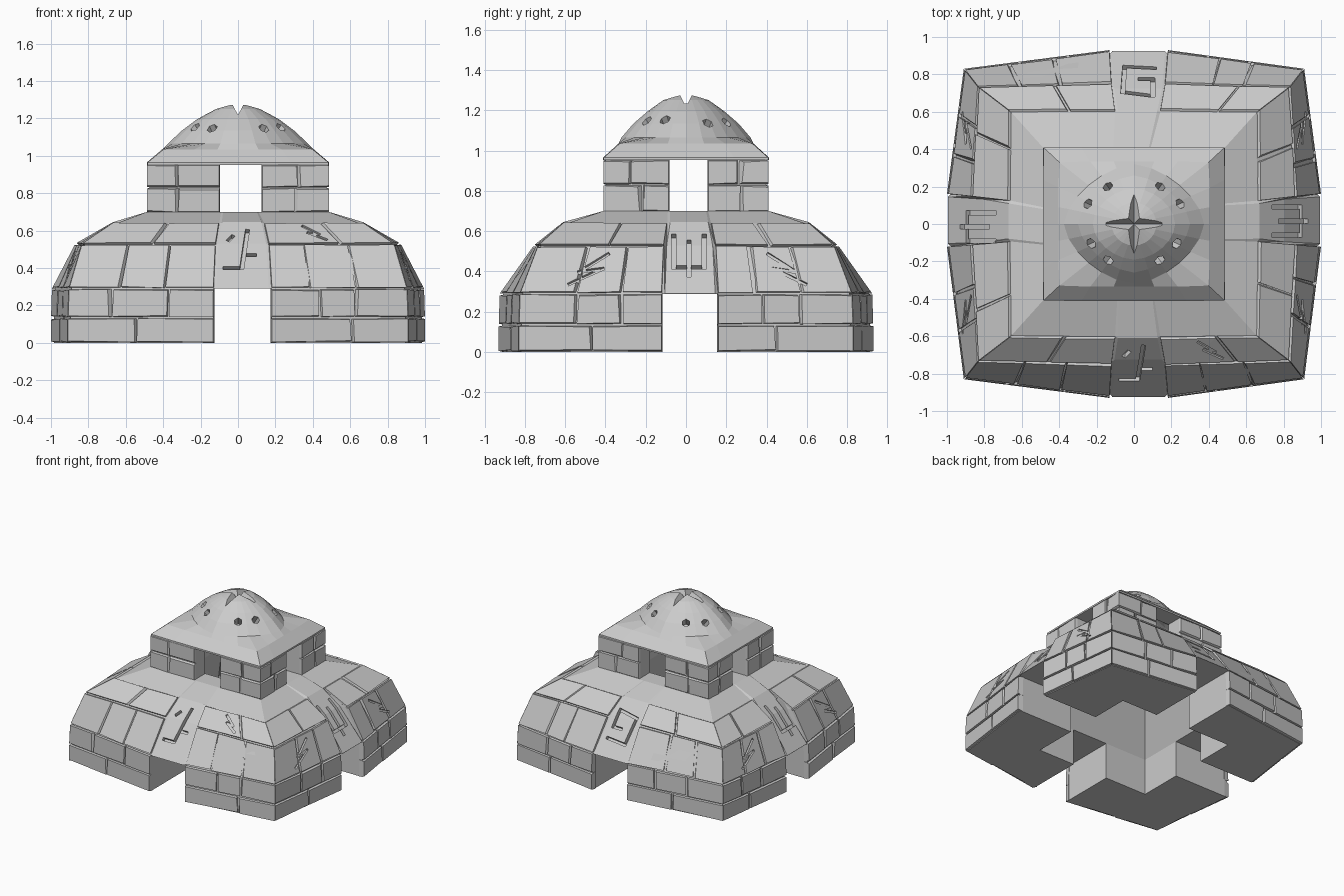
import bpy, bmesh, math, random
from mathutils import Vector, Matrix

if "Cube" in bpy.data.objects:
    bpy.data.objects.remove(bpy.data.objects["Cube"])

random.seed(7)

# ring: z, corner x, corner y, mid-side x, mid-side y, door width factor
BASE = [(0, .91, .83, 1.0, .93, 1), (.135, .91, .83, 1.0, .93, 1), (.29, .905, .825, .995, .925, 1),
        (.53, .835, .735, .87, .755, .92), (.645, .665, .605, .67, .61, .78)]
TIER = [(.695, .487, .41, .487, .41, 1), (.83, .487, .41, .487, .41, 1), (.955, .487, .41, .487, .41, 1)]
DOORS = [(-.13, .18), (-.12, .16), (-.18, .13), (-.16, .12)]
WINDOWS = [(-.10, .13), (-.085, .11), (-.13, .10), (-.11, .085)]


def place(k, u, d, z):
    """Point on side k (front, right, back, left): u along the side, d outward."""
    return Vector([(u, -d, z), (d, u, z), (-u, d, z), (-d, -u, z)][k])


def to_object(name, bm):
    bmesh.ops.recalc_face_normals(bm, faces=bm.faces)
    me = bpy.data.meshes.new(name)
    bm.to_mesh(me)
    bm.free()
    ob = bpy.data.objects.new(name, me)
    bpy.context.collection.objects.link(ob)
    return ob


def loft(name, rings):
    bm = bmesh.new()
    loops = [[bm.verts.new(p) for p in r] for r in rings]
    n = len(loops[0])
    for a, b in zip(loops, loops[1:]):
        for i in range(n):
            j = (i + 1) % n
            bm.faces.new((a[i], a[j], b[j], b[i]))
    bm.faces.new(loops[0][::-1])
    bm.faces.new(loops[-1])
    return to_object(name, bm)


def super_ring(a, b, z, n, count=24):
    pts = []
    for i in range(count):
        c, s = math.cos(math.tau * i / count), math.sin(math.tau * i / count)
        r = (abs(c) ** n + abs(s) ** n) ** (-1 / n)
        pts.append((a * r * c, b * r * s, z))
    return pts


def rect(a, b, z):
    return [(-a, -b, z), (a, -b, z), (a, b, z), (-a, b, z)]


def box(x0, x1, y0, y1, z0, z1):
    return loft("cutter", [[(x0, y0, z), (x1, y0, z), (x1, y1, z), (x0, y1, z)] for z in (z0, z1)])


def cut(ob, cutters):
    for c in cutters:
        m = ob.modifiers.new("cut", 'BOOLEAN')
        m.operation, m.solver, m.object, m.use_self = 'DIFFERENCE', 'EXACT', c, True
    bpy.context.view_layer.update()
    ev = ob.evaluated_get(bpy.context.evaluated_depsgraph_get())
    me = bpy.data.meshes.new_from_object(ev)
    ob.modifiers.clear()
    ob.data = me
    for c in cutters:
        bpy.data.objects.remove(c)


def stroke(bm, p, q, normal, w, depth=.03):
    """Bar-shaped cutter from p to q lying on a surface."""
    x = (q - p).normalized()
    y = normal.cross(x).normalized()
    z = x.cross(y)
    m = Matrix((x, y, z)).transposed().to_4x4()
    m.translation = (p + q) / 2
    size = Matrix.Diagonal(((q - p).length + w * .9, w, depth * 2, 1))
    bmesh.ops.create_cube(bm, size=1, matrix=m @ size)


def side_dims(ring, k):
    z, cx, cy, mx, my, s = ring
    return (z, cx, cy, my, s) if k % 2 == 0 else (z, cy, cx, mx, s)


def surf(rings, doors, k, h, c, t, v):
    """Wall surface: half h of side k, course c; t corner to door, v upward."""
    ends = []
    for ring in rings[c:c + 2]:
        z, hw, dc, dm, s = side_dims(ring, k)
        corner = place(k, hw * (1 if h else -1), dc, z)
        ends.append(corner.lerp(place(k, doors[k][h] * s, dm, z), t))
    return ends[0].lerp(ends[1], v)


def bricks(name, rings, doors, counts, drop):
    bm = bmesh.new()
    for k in range(4):
        for h in range(2):
            for c, n in enumerate(counts):
                f = lambda t, v: surf(rings, doors, k, h, c, t, v)
                lt = (f(1, .5) - f(0, .5)).length
                lv = (f(.5, 1) - f(.5, 0)).length
                joints = [0] + [(i + random.uniform(-.2, .2)) / n for i in range(1, n)] + [1]
                for t0, t1 in zip(joints, joints[1:]):
                    g = lambda lo=.004, hi=.013: random.uniform(lo, hi)
                    a = .003 if t0 == 0 else g() / lt
                    b = .003 if t1 == 1 else g() / lt
                    top = [(t0 + a, g() / lv), (t1 - b, g() / lv),
                           (t1 - b - g(-.006, .01) / lt * (t1 < 1), 1 - g() / lv),
                           (t0 + a + g(-.004, .01) / lt * (t0 > 0), 1 - g() / lv)]
                    e = .002
                    low = [(t0 + e, e), (t1 - e, e), (t1 - e, 1 - e), (t0 + e, 1 - e)]
                    o = [bm.verts.new(f(*p)) for p in top]
                    q = []
                    for p in low:
                        w = f(*p)
                        dz = drop if w.z > .3 else 0
                        q.append(bm.verts.new((w.x * .96, w.y * .96, w.z - dz)))
                    bm.faces.new(o)
                    bm.faces.new(q[::-1])
                    for i in range(4):
                        j = (i + 1) % 4
                        bm.faces.new((o[i], q[i], q[j], o[j]))
    return to_object(name, bm)


def strip_d(k, z):
    """Depth of the smooth sloping panel over each doorway."""
    knots = []
    lo, mid, hi = (side_dims(BASE[i], k) for i in (2, 3, 4))
    chord = lo[3] + (hi[3] - lo[3]) * (mid[0] - lo[0]) / (hi[0] - lo[0])
    knots = [(lo[0], lo[3]), (mid[0], chord * .7 + mid[3] * .3), (hi[0], hi[3])]
    for (z0, d0), (z1, d1) in zip(knots, knots[1:]):
        if z <= z1:
            return d0 + (d1 - d0) * max(0, (z - z0) / (z1 - z0))
    return knots[-1][1]


# Base core with recessed panels over the doorways
rings = []
for i, ring in enumerate(BASE):
    pts = []
    dz = .008 if i > 2 else 0
    for k in range(4):
        z, hw, dc, dm, s = side_dims(ring, k)
        u0, u1 = (e * s for e in DOORS[k])
        di, q = strip_d(k, z), .983
        pts += [place(k, u0, dm * q, z - dz), place(k, u0 + .015, di, z),
                place(k, u1 - .015, di, z), place(k, u1, dm * q, z - dz), place(k, hw * q, dc * q, z - dz)]
    rings.append(pts)
last = []
for k in range(4):
    hw, d = ((.487, .41), (.41, .487))[k % 2]
    last += [place(k, u, d, .70) for u in (-.09, -.08, .10, .11, hw)]
base = loft("base_core", rings + [last])

# Carved marks on the four sloping panels (u, z)
glyphs = {0: [[(.02, .40), (.05, .60)], [(-.07, .40), (.02, .40)], [(.05, .47), (.09, .47)], [(-.05, .55), (-.03, .57)]],
          2: [[(-.11, .40), (.05, .39), (.06, .55), (-.10, .57), (-.10, .47), (-.03, .47)]]}
fork = [[(-.06, .58), (-.06, .42), (.09, .42), (.09, .58)], [(.015, .38), (.015, .55)]]
glyphs[1] = glyphs[3] = fork
gb = bmesh.new()
for k, lines in glyphs.items():
    nrm = place(k, 0, .36, .33).normalized()
    for line in lines:
        pts = [place(k, u, strip_d(k, z), z) for u, z in line]
        for p, q in zip(pts, pts[1:]):
            stroke(gb, p, q, nrm, .022)

# Hollow base: central chamber and two crossing passages
chamber = loft("cutter", [rect(.50, .47, -.1), rect(.50, .47, .29), rect(.33, .27, .64), rect(.33, .27, .8)])
cut(base, [to_object("cutter", gb), chamber,
           box(-.13, .18, -1.2, 1.2, -.1, .29), box(-1.2, 1.2, -.12, .16, -.1, .289)])

# Base masonry with zigzag carvings
base_bricks = bricks("base_bricks", BASE, DOORS, [2, 3, 3, 2], .018)
zb = bmesh.new()
zig = [(.57, .82), (.38, .45), (.55, .52), (.33, .2)]
for k, h, c, sc in [(1, 0, 2, 1), (1, 1, 2, 1), (3, 0, 2, 1), (3, 1, 2, 1), (0, 1, 3, .5)]:
    pts = [surf(BASE, DOORS, k, h, c, .6 + (t - .5) * sc if sc < 1 else t, v) for t, v in zig]
    nrm = (pts[1] - pts[0]).cross(pts[2] - pts[1]).normalized()
    for p, q in zip(pts, pts[1:]):
        stroke(zb, p, q, nrm, .016, .02)
cut(base_bricks, [to_object("cutter", zb)])

# Upper tier with a window on every side
tier = loft("upper_walls", [rect(.473, .397, .68), rect(.473, .397, .965)])
cut(tier, [box(-.33, .33, -.27, .27, .6, 1.1), box(-.10, .13, -.6, .6, .70, 1.1),
           box(-.7, .7, -.085, .11, .699, 1.09)])
bricks("upper_bricks", TIER, WINDOWS, [2, 2], 0)

# Domed roof, hollow underneath
roof = loft("domed_roof", [super_ring(*r) for r in [
    (.487, .412, .952, 80), (.487, .412, .965, 80), (.405, .335, 1.035, 40), (.375, .32, 1.065, 1.6),
    (.30, .26, 1.135, 1.6), (.22, .19, 1.195, 1.8), (.12, .115, 1.25, 2), (.045, .045, 1.273, 2)]])
hollow = loft("cutter", [super_ring(*r) for r in [
    (.33, .27, .9, 60), (.33, .27, .965, 60), (.25, .21, 1.04, 1.8), (.12, .11, 1.14, 2), (.05, .05, 1.17, 2)]])

# Six-sided vents and the crossed notch at the crown
vb = bmesh.new()
for x, y in [(.14, .2), (.25, .11), (.22, -.1), (.135, -.19)]:
    for sx in (-1, 1):
        axis = Vector((x * sx, y, .3)).normalized()
        m = Matrix.Translation((x * sx, y, 1.14)) @ axis.to_track_quat('Z', 'Y').to_matrix().to_4x4()
        bmesh.ops.create_cone(vb, cap_ends=True, segments=6, radius1=.026, radius2=.032, depth=.15, matrix=m)


def notch(length, axis):
    r = .045
    pts = lambda e: [(0, -.03, 1.275), (0, 0, 1.218), (0, .03, 1.275), (0, .03, 1.33), (0, -.03, 1.33)]
    out = []
    for e in (-length / 2, length / 2):
        out.append([(e, b, z) if axis == 'x' else (b, e + .01, z) for _, b, z in pts(e)])
    return loft("cutter", out)


cut(roof, [hollow, to_object("cutter", vb), notch(.30, 'x'), notch(.36, 'y')])
